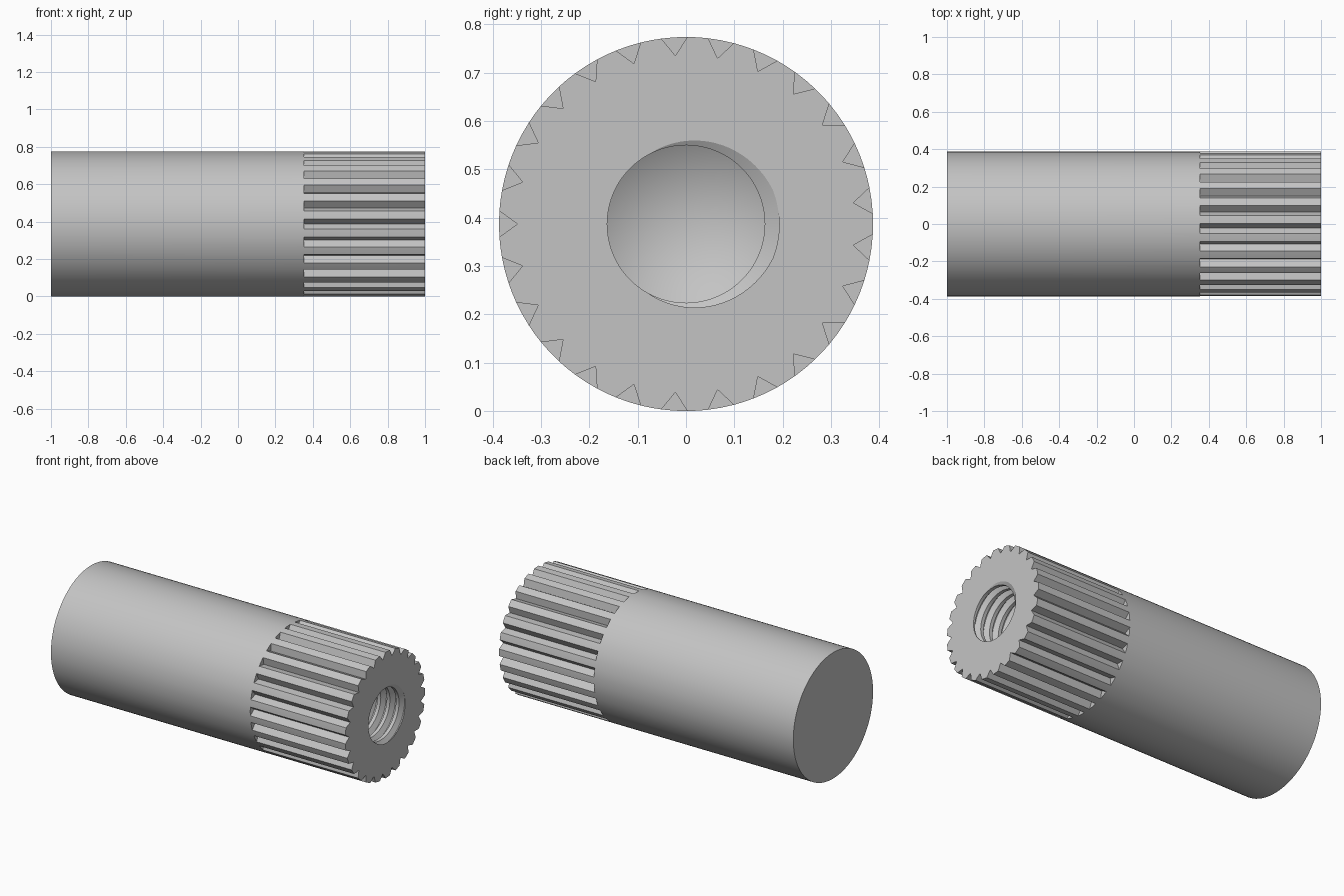
import bpy, bmesh
from math import cos, sin, tan, pi, radians, floor

cube = bpy.data.objects.get("Cube")
if cube:
    bpy.data.objects.remove(cube, do_unlink=True)

R, NOTCH_R = 0.387, 0.349        # outer radius, spline groove root
SPLINES, SPLINE_X = 25, 0.354    # groove count, where they start
BORE, ROOT, PITCH = 0.163, 0.193, 0.062
THREAD_END, DRILL_END = 0.23, 0.15

# One angle list serves the outside and the bore: land middle, edge, groove root, edge
step = 2 * pi / SPLINES
angles = [step * k + radians(a) for k in range(SPLINES) for a in (0, 3.2, 7.2, 11.2)]
N = len(angles)

bm = bmesh.new()
verts = {}


def vert(x, r, a):
    """Shared vertex at a station along the axis and a polar position."""
    co = (x, r * cos(a), r * sin(a) + R)
    key = tuple(round(c, 5) + 0.0 for c in co)
    if key not in verts:
        verts[key] = bm.verts.new(co)
    return verts[key]


def face(*vs):
    unique = list(dict.fromkeys(vs))
    if len(unique) > 2:
        bm.faces.new(unique)


def ring(x, radius):
    return [vert(x, radius(i), a) for i, a in enumerate(angles)]


def bridge(a, b):
    for i in range(N):
        j = (i + 1) % N
        face(a[i], a[j], b[j], b[i])


def thread_radius(x, a):
    """Flat-rooted V thread, right-handed."""
    u = (x - 1) / PITCH - a / (2 * pi)
    d = abs(u - floor(u + 0.5))
    return BORE + (ROOT - BORE) * min(1, max(0, (0.33 - d) / 0.27))


# Plain shank with flat back end
back = ring(-1, lambda i: R)
shoulder = ring(SPLINE_X, lambda i: R)
face(*back)
bridge(back, shoulder)

# Splined end: groove walls, groove end walls
spline = lambda i: NOTCH_R if i % 4 == 2 else R
spline_start, spline_tip = ring(SPLINE_X, spline), ring(1, spline)
bridge(shoulder, spline_start)
bridge(spline_start, spline_tip)

# Flat front end around the threaded mouth
mouth = ring(1, lambda i: thread_radius(1, angles[i]))
bridge(spline_tip, mouth)

# Helical thread, clipped at the mouth and at its inner end
turns = int((1 - THREAD_END) / PITCH) + 3
rows = [k + b for k in range(-turns, 2) for b in (-0.33, -0.06, 0.06, 0.33)]


def thread_vert(row, a):
    x = min(1, max(THREAD_END, 1 + PITCH * (row + a / (2 * pi))))
    return vert(x, thread_radius(x, a), a)


sweep = angles + [2 * pi]
for low, high in zip(rows, rows[1:]):
    for a, b in zip(sweep, sweep[1:]):
        face(thread_vert(low, a), thread_vert(low, b),
             thread_vert(high, b), thread_vert(high, a))

# Drilled hole below the thread, with conical bottom
run_out = ring(THREAD_END, lambda i: thread_radius(THREAD_END, angles[i]))
drill_top = ring(THREAD_END, lambda i: BORE)
drill_low = ring(DRILL_END, lambda i: BORE)
tip = vert(DRILL_END - BORE / tan(radians(59)), 0, 0)
bridge(run_out, drill_top)
bridge(drill_top, drill_low)
bridge(drill_low, [tip] * N)

bmesh.ops.recalc_face_normals(bm, faces=bm.faces[:])
mesh = bpy.data.meshes.new("splined_threaded_pin")
bm.to_mesh(mesh)
bm.free()
pin = bpy.data.objects.new("splined_threaded_pin", mesh)
bpy.context.collection.objects.link(pin)

# Grey metal
colour = (0.55, 0.55, 0.55, 1)
metal = bpy.data.materials.new("grey_metal")
metal.use_nodes = True
metal.diffuse_color = colour
metal.node_tree.nodes["Principled BSDF"].inputs["Base Color"].default_value = colour
mesh.materials.append(metal)

bpy.ops.object.select_all(action="DESELECT")
pin.select_set(True)
bpy.context.view_layer.objects.active = pin
bpy.ops.object.shade_smooth_by_angle(angle=radians(25))
